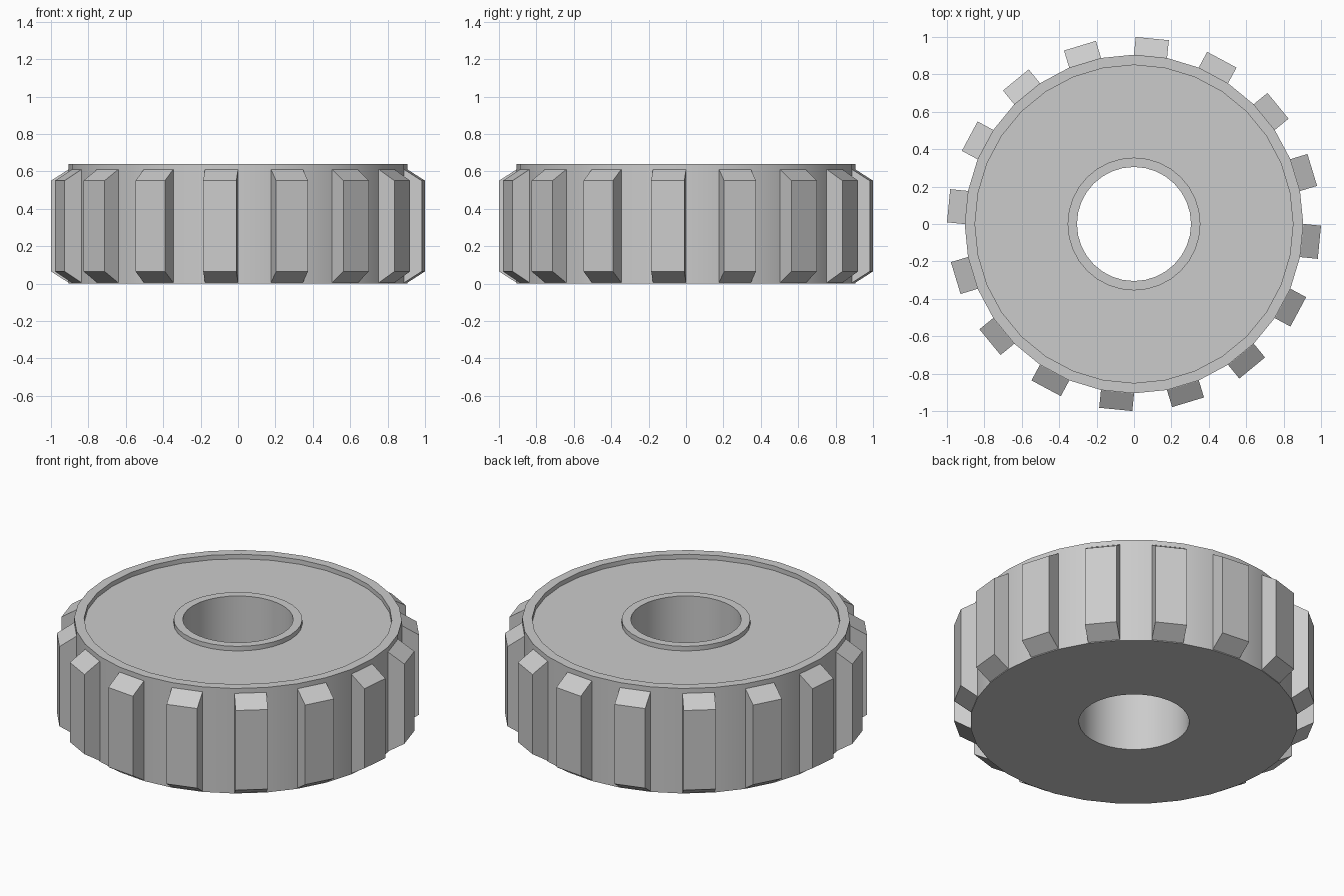
import bpy, bmesh, math

if "Cube" in bpy.data.objects:
    bpy.data.objects.remove(bpy.data.objects["Cube"])

SIDES = 32
TEETH = 16


def finish(bm, name):
    bmesh.ops.recalc_face_normals(bm, faces=bm.faces[:])
    mesh = bpy.data.meshes.new(name)
    bm.to_mesh(mesh)
    bm.free()
    obj = bpy.data.objects.new(name, mesh)
    bpy.context.collection.objects.link(obj)
    return obj


def lathe(name, profile, sides):
    """Revolve a closed (radius, z) profile around z."""
    bm = bmesh.new()
    rings = []
    for i in range(sides):
        a = 2 * math.pi * i / sides
        rings.append([bm.verts.new((r * math.cos(a), r * math.sin(a), z)) for r, z in profile])
    n = len(profile)
    for i in range(sides):
        a, b = rings[i], rings[(i + 1) % sides]
        for j in range(n):
            k = (j + 1) % n
            bm.faces.new((a[j], b[j], b[k], a[k]))
    return finish(bm, name)


# Wheel body: bored disc with raised outer rim and hub collar on top
body = lathe("wheel_body", [
    (0.305, 0.0), (0.905, 0.0), (0.905, 0.64), (0.85, 0.64),
    (0.85, 0.612), (0.355, 0.612), (0.355, 0.64), (0.305, 0.64)], SIDES)
bpy.context.view_layer.objects.active = body
body.select_set(True)
bpy.ops.object.shade_smooth_by_angle(angle=math.radians(30))
body.select_set(False)

# Tread blocks: chamfered profile extruded across the block width
tooth_profile = [(0.875, 0.005), (0.902, 0.005), (0.996, 0.065),
                 (0.996, 0.55), (0.902, 0.61), (0.875, 0.61)]
half_width = 0.089
bm = bmesh.new()
for i in range(TEETH):
    a = 2 * math.pi * (i - 0.25) / TEETH
    c, s = math.cos(a), math.sin(a)
    left, right = [[bm.verts.new((r * c - w * s, r * s + w * c, z)) for r, z in tooth_profile]
                   for w in (-half_width, half_width)]
    bm.faces.new(left)
    bm.faces.new(right[::-1])
    n = len(tooth_profile)
    for j in range(n):
        k = (j + 1) % n
        bm.faces.new((left[j], right[j], right[k], left[k]))
finish(bm, "tread_blocks")
